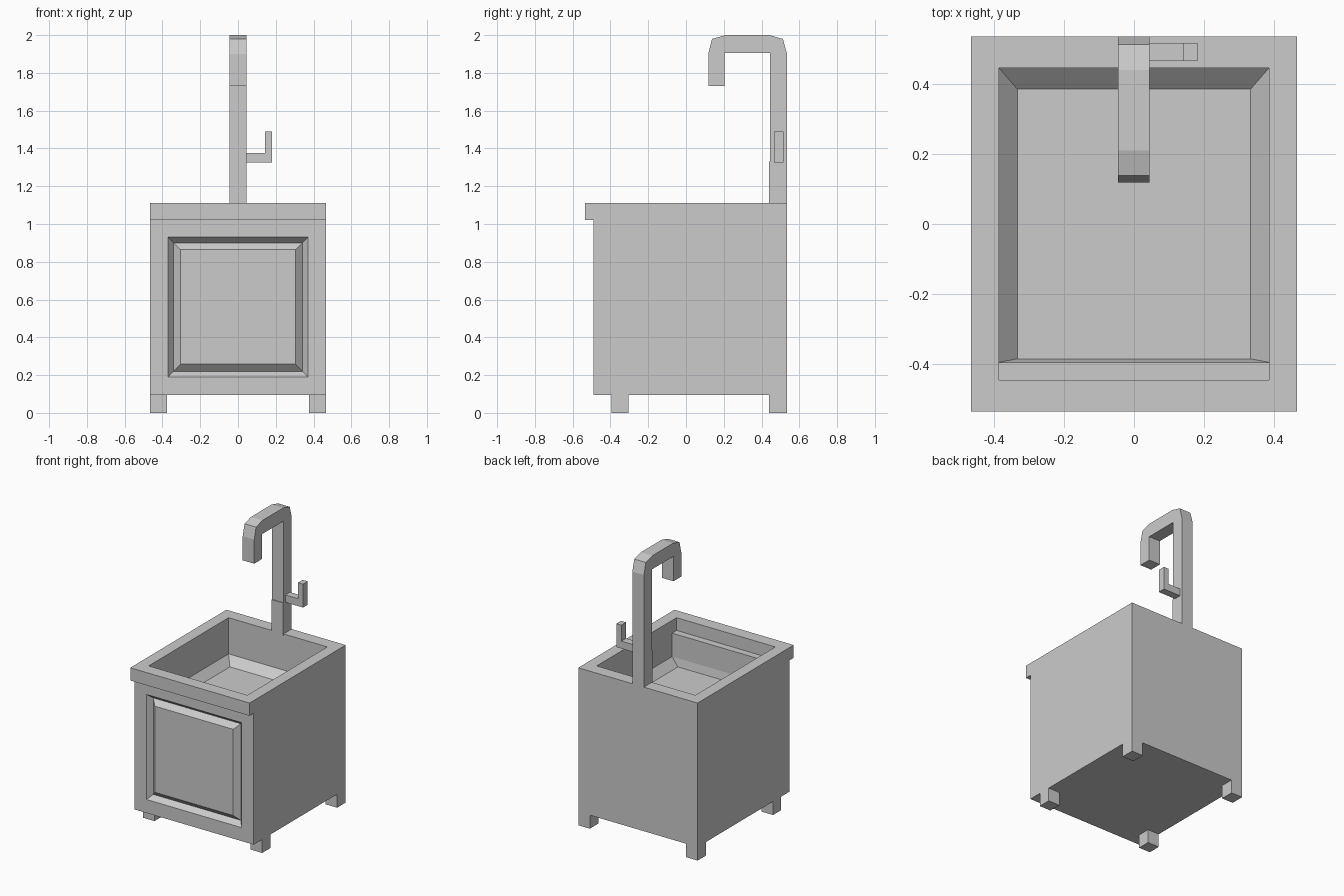
import bpy, bmesh

if "Cube" in bpy.data.objects:
    bpy.data.objects.remove(bpy.data.objects["Cube"])


def finish(bm, name):
    bmesh.ops.remove_doubles(bm, verts=bm.verts, dist=0.0005)
    bmesh.ops.recalc_face_normals(bm, faces=bm.faces)
    mesh = bpy.data.meshes.new(name)
    bm.to_mesh(mesh)
    bm.free()
    obj = bpy.data.objects.new(name, mesh)
    bpy.context.collection.objects.link(obj)
    return obj


def loft(bm, rings, cap_start=True, skip=()):
    """Join four-point rings; skip holds (ring, side) quads left open."""
    loops = [[bm.verts.new(p) for p in ring] for ring in rings]
    for r, (a, b) in enumerate(zip(loops, loops[1:])):
        for i in range(4):
            if (r, i) not in skip:
                j = (i + 1) % 4
                bm.faces.new((a[i], a[j], b[j], b[i]))
    if cap_start:
        bm.faces.new(loops[0])
    bm.faces.new(loops[-1])


def level(x, y0, y1, z):
    return [(-x, y0, z), (x, y0, z), (x, y1, z), (-x, y1, z)]


def upright(x, y, z0, z1):
    return [(-x, y, z0), (x, y, z0), (x, y, z1), (-x, y, z1)]


def box(name, x0, x1, y0, y1, z0, z1):
    bm = bmesh.new()
    loft(bm, [[(x0, y0, z), (x1, y0, z), (x1, y1, z), (x0, y1, z)] for z in (z0, z1)])
    return finish(bm, name)


def extrude_profile(name, pts, half_or_range, axis):
    """Solid from a 2D profile: axis 'x' takes (y, z), axis 'y' takes (x, z)."""
    bm = bmesh.new()
    a, b = half_or_range
    place = (lambda d, p: (d, p[0], p[1])) if axis == 'x' else (lambda d, p: (p[0], d, p[1]))
    near = [bm.verts.new(place(a, p)) for p in pts]
    far = [bm.verts.new(place(b, p)) for p in pts]
    bm.faces.new(near)
    bm.faces.new(far)
    for i in range(len(pts)):
        j = (i + 1) % len(pts)
        bm.faces.new((near[i], near[j], far[j], far[i]))
    return finish(bm, name)


# Cabinet: body, overhanging rim, front ledge and sloped basin
bm = bmesh.new()
loft(bm, [
    level(0.465, -0.49, 0.535, 0.095),
    level(0.465, -0.49, 0.535, 1.02),
    level(0.465, -0.535, 0.535, 1.02),
    level(0.465, -0.535, 0.535, 1.11),
    level(0.385, -0.445, 0.445, 1.11),
    level(0.385, -0.445, 0.445, 1.02),
    level(0.385, -0.395, 0.445, 1.02),
    level(0.385, -0.395, 0.445, 0.855),
    level(0.333, -0.385, 0.385, 0.80),
], skip={(0, 0)})
# Front frame with a V groove around the raised door panel
loft(bm, [
    upright(0.465, -0.49, 0.095, 1.02),
    upright(0.37, -0.49, 0.19, 0.93),
    upright(0.342, -0.455, 0.22, 0.90),
    upright(0.305, -0.49, 0.258, 0.865),
], cap_start=False)
# Clean the zero-area quads where rings share corners
bmesh.ops.dissolve_degenerate(bm, dist=0.0005, edges=bm.edges)
finish(bm, "sink_cabinet")

# Feet
for side, x0 in (("left", -0.465), ("right", 0.375)):
    box(f"front_{side}_foot", x0, x0 + 0.09, -0.395, -0.305, 0, 0.1)
    box(f"back_{side}_foot", x0, x0 + 0.09, 0.44, 0.535, 0, 0.1)

# Faucet: square column bending forward to a spout
extrude_profile("faucet", [
    (0.535, 1.10), (0.535, 1.90), (0.513, 1.98), (0.44, 2.0), (0.21, 2.0),
    (0.138, 1.98), (0.118, 1.90), (0.118, 1.73), (0.205, 1.73), (0.205, 1.905),
    (0.445, 1.905), (0.445, 1.33), (0.44, 1.33), (0.44, 1.10),
], (-0.046, 0.044), 'x')

# L-shaped tap handle
extrude_profile("tap_handle", [
    (0.04, 1.325), (0.181, 1.325), (0.181, 1.49), (0.142, 1.49),
    (0.142, 1.377), (0.04, 1.377),
], (0.465, 0.517), 'y')
